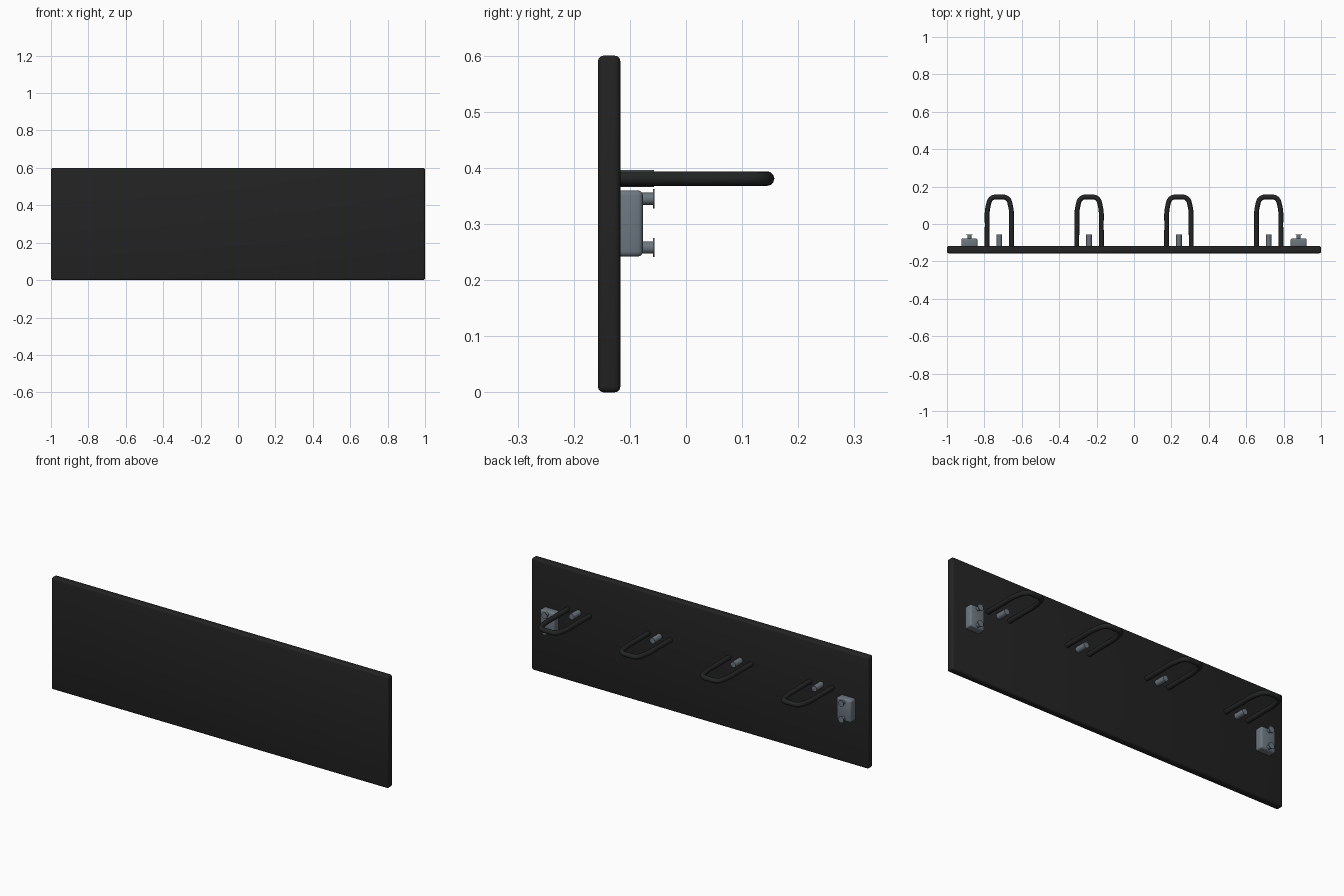
import bpy, math

if "Cube" in bpy.data.objects:
    bpy.data.objects.remove(bpy.data.objects["Cube"])

def material(name, rgb):
    m = bpy.data.materials.new(name)
    m.diffuse_color = (*rgb, 1)
    m.use_nodes = True
    m.node_tree.nodes["Principled BSDF"].inputs["Base Color"].default_value = m.diffuse_color
    return m

BLACK = material("black board", (0.0165, 0.0165, 0.0165))
IRON = material("dark iron", (0.0165, 0.0175, 0.0175))
STEEL = material("grey steel", (0.15, 0.185, 0.215))

def smooth(o):
    bpy.ops.object.select_all(action='DESELECT')
    o.select_set(True)
    bpy.context.view_layer.objects.active = o
    bpy.ops.object.shade_smooth_by_angle(angle=math.radians(35))

def box(name, lo, hi, mat, bevel):
    bpy.ops.mesh.primitive_cube_add(size=1, location=[(a + b) / 2 for a, b in zip(lo, hi)])
    o = bpy.context.object
    o.name = name
    o.scale = [b - a for a, b in zip(lo, hi)]
    bpy.ops.object.transform_apply(location=False, rotation=False, scale=True)
    o.data.materials.append(mat)
    mod = o.modifiers.new("bevel", 'BEVEL')
    mod.width, mod.segments = bevel, 3
    bpy.ops.object.modifier_apply(modifier=mod.name)
    smooth(o)

def rod(name, x, z, y0, y1, r, mat):
    # cylinder lying along y
    bpy.ops.mesh.primitive_cylinder_add(vertices=16, radius=r, depth=y1 - y0,
                                        location=(x, (y0 + y1) / 2, z),
                                        rotation=(math.pi / 2, 0, 0))
    o = bpy.context.object
    o.name = name
    o.data.materials.append(mat)
    smooth(o)

def loop_hook(name, x, z):
    # bent U-shaped bar rooted in the board
    half = [(0.066, -0.125), (0.065, -0.02), (0.059, 0.1), (0.042, 0.137)]
    pts = [(-a, b) for a, b in half] + [(0, 0.144)] + half[::-1]
    cu = bpy.data.curves.new(name, 'CURVE')
    cu.dimensions = '3D'
    cu.bevel_depth, cu.bevel_resolution = 0.013, 4
    cu.resolution_u = 6
    cu.use_fill_caps = True
    sp = cu.splines.new('BEZIER')
    sp.bezier_points.add(len(pts) - 1)
    for bp, (a, b) in zip(sp.bezier_points, pts):
        bp.co = (a, b, 0)
        bp.handle_left_type = bp.handle_right_type = 'AUTO'
    cu.materials.append(IRON)
    o = bpy.data.objects.new(name, cu)
    o.location = (x, 0, z)
    bpy.context.collection.objects.link(o)
    bpy.ops.object.select_all(action='DESELECT')
    o.select_set(True)
    bpy.context.view_layer.objects.active = o
    bpy.ops.object.convert(target='MESH')
    smooth(bpy.context.object)

# backing board
box("board", (-1, -0.157, 0), (1, -0.117, 0.6), BLACK, 0.01)

# four loop hooks, each with a steel peg between its legs
for i, x in enumerate((-0.72, -0.24, 0.24, 0.72)):
    loop_hook(f"loop_hook_{i + 1}", x, 0.381)
    rod(f"peg_{i + 1}", x, 0.381, -0.12, -0.057, 0.0155, STEEL)

# two wall brackets with paired studs
for side, s in (("left", -1), ("right", 1)):
    x = s * 0.88
    box(f"bracket_{side}", (x - 0.043, -0.125, 0.242), (x + 0.043, -0.077, 0.36), STEEL, 0.009)
    for level, z in (("lower", 0.258), ("upper", 0.345)):
        rod(f"stud_{side}_{level}", x, z, -0.08, -0.058, 0.011, STEEL)
        rod(f"stud_head_{side}_{level}", x, z, -0.059, -0.056, 0.017, STEEL)
